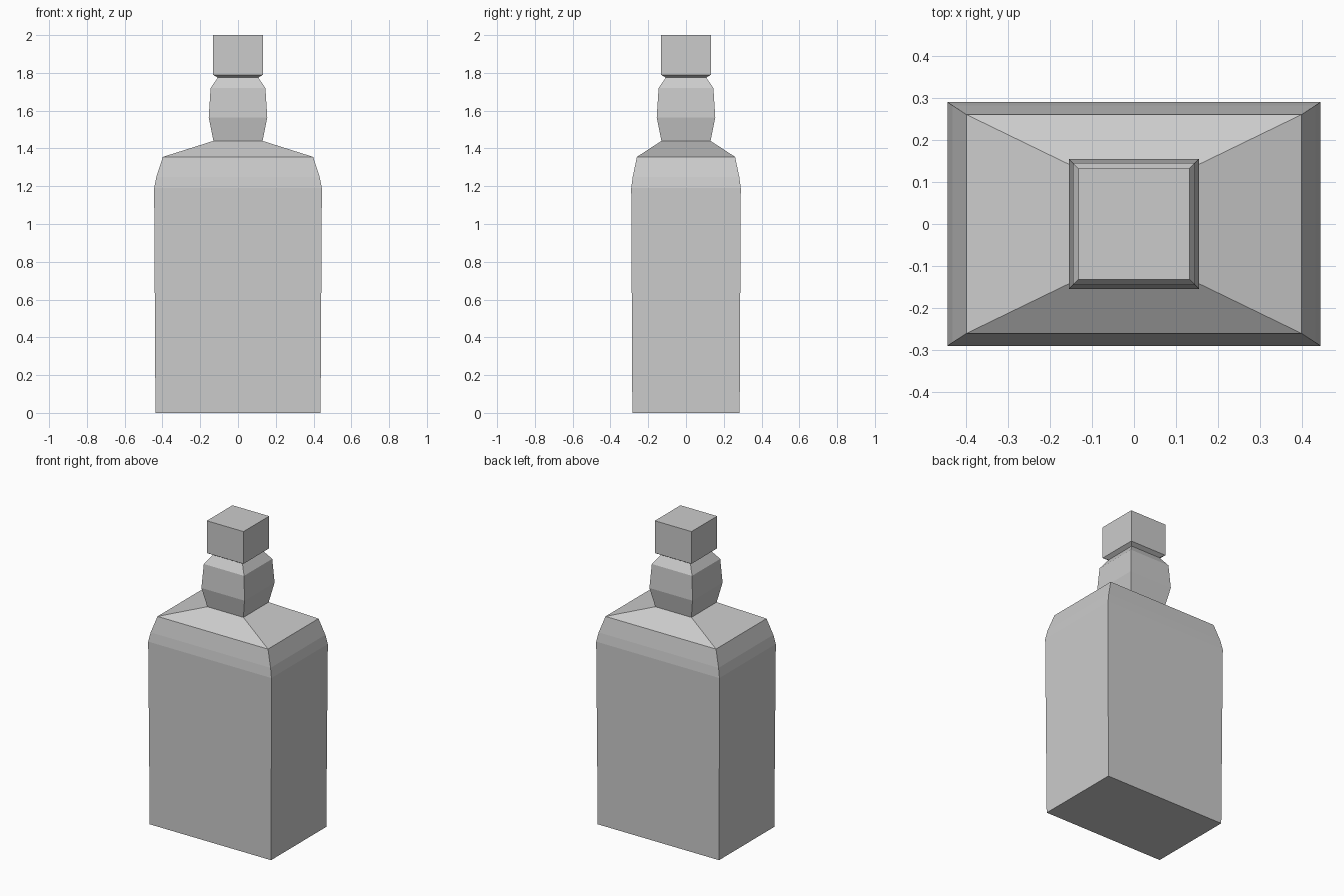
import bpy, bmesh

if "Cube" in bpy.data.objects:
    bpy.data.objects.remove(bpy.data.objects["Cube"])


def loft(name, rings, cap_bottom=False, cap_top=False):
    """Skin rectangular rings given as (z, half width, half depth)."""
    bm = bmesh.new()
    loops = [[bm.verts.new((sx * hx, sy * hy, z))
              for sx, sy in ((-1, -1), (1, -1), (1, 1), (-1, 1))]
             for z, hx, hy in rings]
    for a, b in zip(loops, loops[1:]):
        for i in range(4):
            j = (i + 1) % 4
            bm.faces.new((a[i], a[j], b[j], b[i]))
    if cap_bottom:
        bm.faces.new(loops[0][::-1])
    if cap_top:
        bm.faces.new(loops[-1])
    mesh = bpy.data.meshes.new(name)
    bm.to_mesh(mesh)
    bm.free()
    obj = bpy.data.objects.new(name, mesh)
    bpy.context.collection.objects.link(obj)
    return obj


# Bottle: slightly flared body, rounded shoulder, bulging square neck
loft("bottle", [
    (0.0, 0.437, 0.284),
    (1.19, 0.444, 0.29),
    (1.25, 0.432, 0.282),
    (1.355, 0.398, 0.26),
    (1.44, 0.13, 0.13),
    (1.565, 0.155, 0.155),
    (1.72, 0.145, 0.145),
    (1.775, 0.107, 0.107),
], cap_bottom=True)

# Stopper: square block with a chamfered underside, meeting the neck rim
loft("stopper", [
    (1.775, 0.107, 0.107),
    (1.79, 0.132, 0.132),
    (2.0, 0.132, 0.132),
], cap_top=True)
